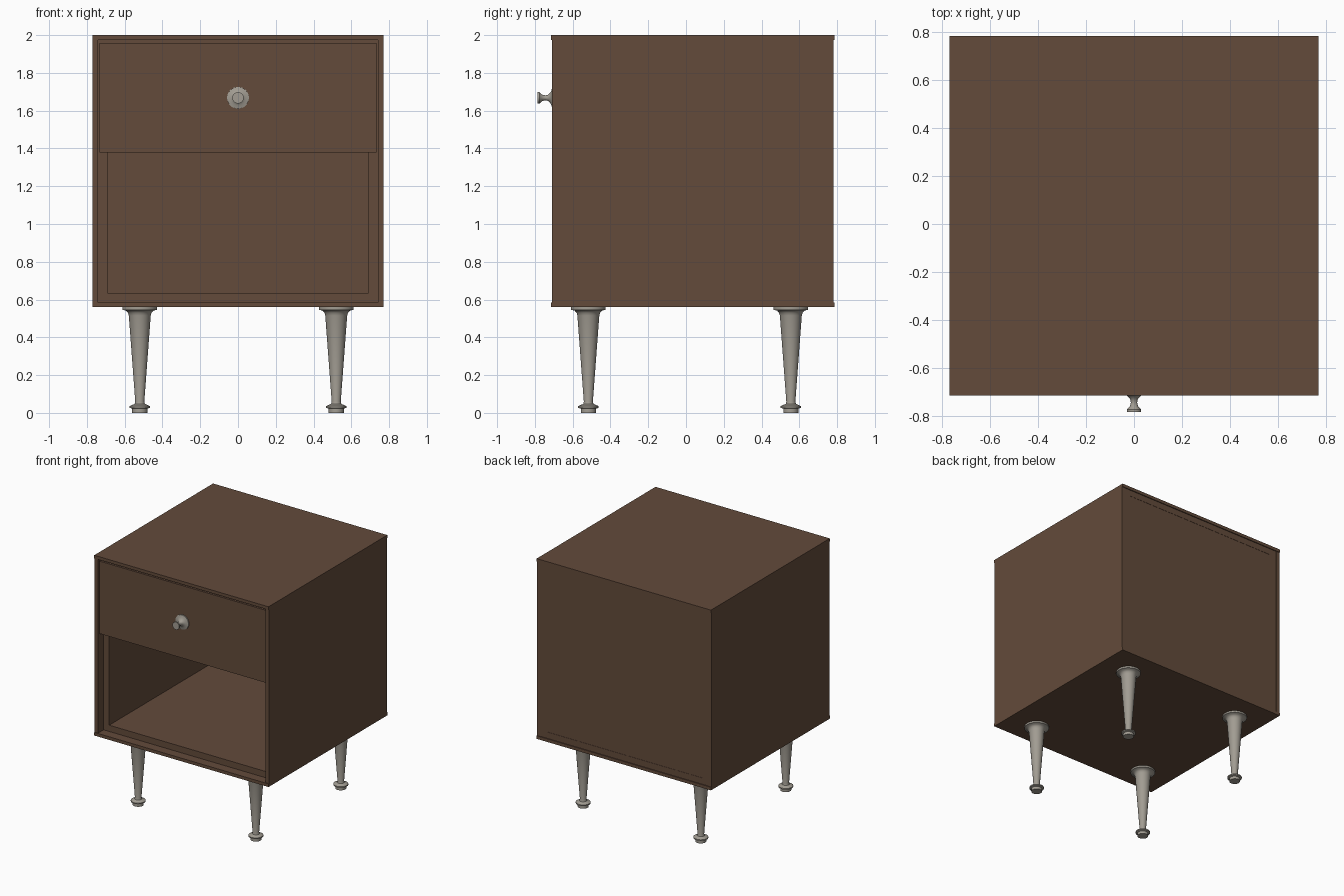
import bpy, bmesh, math

if "Cube" in bpy.data.objects:
    bpy.data.objects.remove(bpy.data.objects["Cube"])


def material(name, rgb):
    m = bpy.data.materials.new(name)
    m.diffuse_color = (*rgb, 1)
    m.use_nodes = True
    m.node_tree.nodes["Principled BSDF"].inputs["Base Color"].default_value = m.diffuse_color
    return m


WOOD = material("walnut_brown", (0.125, 0.070, 0.043))
METAL = material("warm_grey_metal", (0.36, 0.335, 0.29))


def box(name, x, y, z):
    """Box from (min, max) ranges on each axis."""
    bm = bmesh.new()
    bmesh.ops.create_cube(bm, size=1)
    for v in bm.verts:
        for i, (lo, hi) in enumerate((x, y, z)):
            v.co[i] = lo if v.co[i] < 0 else hi
    me = bpy.data.meshes.new(name)
    bm.to_mesh(me)
    bm.free()
    me.materials.append(WOOD)
    ob = bpy.data.objects.new(name, me)
    bpy.context.collection.objects.link(ob)
    return ob


def lathe(name, profile, loc, rot=(0, 0, 0), steps=32):
    """Closed turned part from (radius, height) points, low to high."""
    bm = bmesh.new()
    pts = [(0, profile[0][1])] + profile + [(0, profile[-1][1])]
    vs = [bm.verts.new((r, 0, h)) for r, h in pts]
    es = [bm.edges.new(p) for p in zip(vs, vs[1:])]
    bmesh.ops.spin(bm, geom=vs + es, cent=(0, 0, 0), axis=(0, 0, 1),
                   angle=math.tau, steps=steps, use_merge=False)
    bmesh.ops.remove_doubles(bm, verts=bm.verts, dist=1e-5)
    bmesh.ops.recalc_face_normals(bm, faces=bm.faces)
    me = bpy.data.meshes.new(name)
    bm.to_mesh(me)
    bm.free()
    me.materials.append(METAL)
    ob = bpy.data.objects.new(name, me)
    ob.location, ob.rotation_euler = loc, rot
    bpy.context.collection.objects.link(ob)
    bpy.ops.object.select_all(action='DESELECT')
    ob.select_set(True)
    bpy.context.view_layer.objects.active = ob
    bpy.ops.object.shade_smooth_by_angle(angle=math.radians(35))
    return ob


# Outer case: top and bottom boards with side panels between
box("top_board", (-0.77, 0.77), (-0.715, 0.785), (1.975, 2.0))
box("bottom_board", (-0.77, 0.77), (-0.715, 0.785), (0.56, 0.585))
for s, side in ((-1, "left"), (1, "right")):
    box(side + "_panel", sorted((s * 0.74, s * 0.77)), (-0.71, 0.78), (0.585, 0.975 + 1))
    # Inner lining wall, set back from the front
    box(side + "_lining", sorted((s * 0.69, s * 0.74)), (-0.64, 0.778), (0.585, 1.975))

# Lining floor, lining ceiling and back panel
box("lining_floor", (-0.69, 0.69), (-0.64, 0.778), (0.585, 0.635))
box("lining_ceiling", (-0.69, 0.69), (-0.64, 0.778), (1.925, 1.975))
box("back_panel", (-0.69, 0.69), (0.74, 0.776), (0.635, 1.925))

# Drawer front and the tray behind it
box("drawer_front", (-0.733, 0.733), (-0.70, -0.645), (1.378, 1.957))
box("drawer_bottom", (-0.67, 0.67), (-0.645, 0.70), (1.41, 1.44))
box("drawer_back", (-0.67, 0.67), (0.67, 0.70), (1.44, 1.84))
for s, side in ((-1, "left"), (1, "right")):
    box("drawer_side_" + side, sorted((s * 0.64, s * 0.67)), (-0.645, 0.67), (1.44, 1.84))

# Turned legs with foot pad and mounting flange
LEG = [(0.040, 0.0), (0.040, 0.022), (0.054, 0.027), (0.054, 0.036),
       (0.040, 0.042), (0.027, 0.048), (0.024, 0.06), (0.058, 0.515),
       (0.062, 0.53), (0.072, 0.541), (0.092, 0.546), (0.092, 0.56)]
for x in (-0.52, 0.52):
    for y, end in ((-0.517, "front"), (0.555, "back")):
        lathe(f"{end}_leg_{'left' if x < 0 else 'right'}", LEG, (x, y, 0))

# Drawer knob: wide rose, slim neck and small cap
KNOB = [(0.058, 0.0), (0.058, 0.008), (0.040, 0.012), (0.028, 0.018),
        (0.016, 0.03), (0.013, 0.045), (0.017, 0.062), (0.030, 0.075),
        (0.030, 0.085)]
lathe("drawer_knob", KNOB, (0, -0.70, 1.668), (math.pi / 2, 0, 0))
